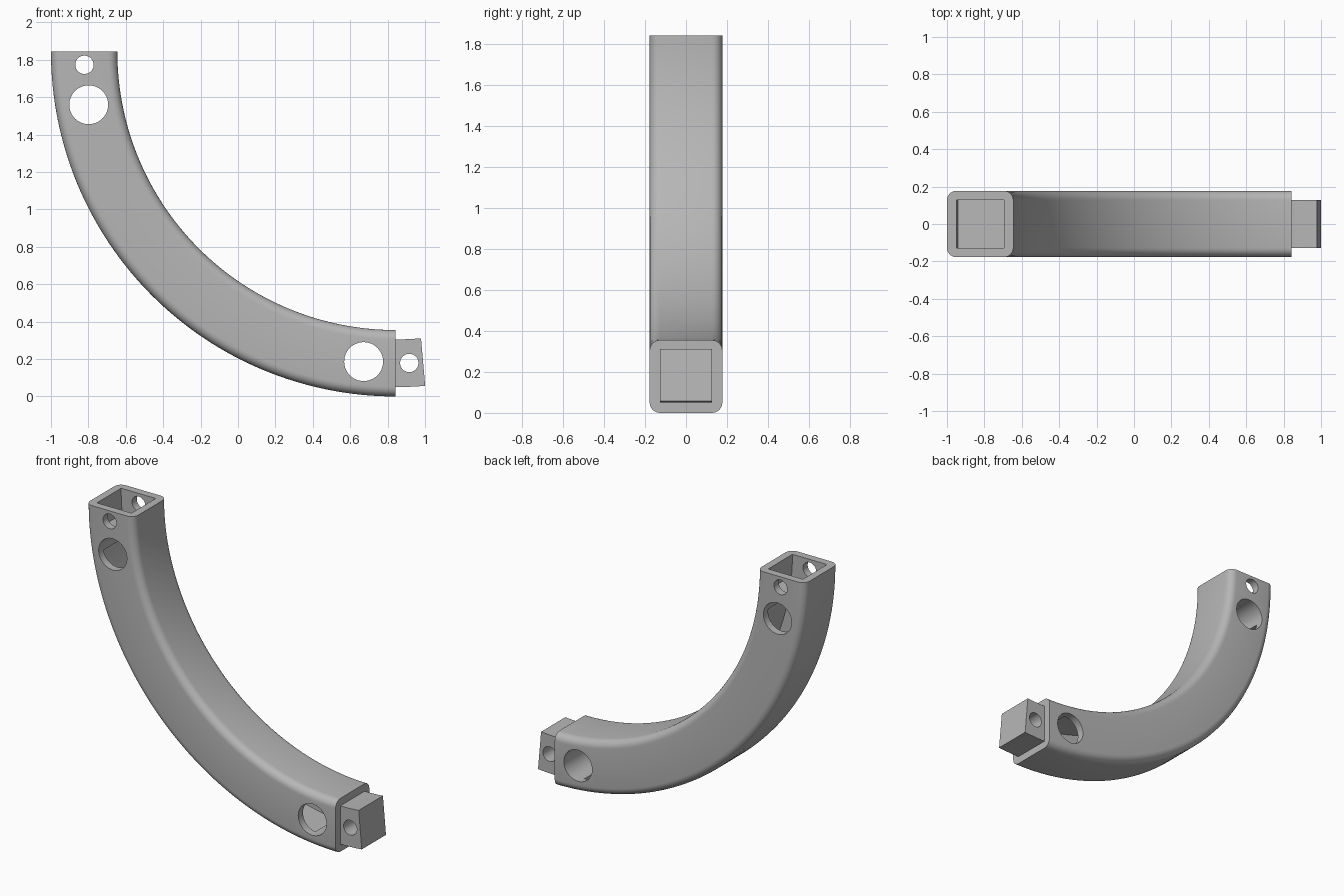
import bpy, bmesh
from math import sin, cos, pi, radians
from mathutils import Matrix, Vector

cube = bpy.data.objects.get("Cube")
if cube:
    bpy.data.objects.remove(cube, do_unlink=True)

R = 1.843            # outer bend radius
CX = 0.843           # bend centre in x; its height equals R
WIDTH = 0.355        # outside of the square section
CORE = 0.255         # socket, plug and channel section
MID = R - WIDTH / 2  # bend radius of the centre line

grey = bpy.data.materials.new("plain_grey")
grey.use_nodes = True
colour = (0.47, 0.47, 0.47, 1)
grey.diffuse_color = colour
grey.node_tree.nodes["Principled BSDF"].inputs["Base Color"].default_value = colour


def on_arc(angle, radius, y=0):
    """Point on the bend; the angle starts at the low end."""
    a = radians(angle)
    return Vector((CX - radius * sin(a), y, R - radius * cos(a)))


def make_object(name, bm):
    bmesh.ops.recalc_face_normals(bm, faces=bm.faces)
    mesh = bpy.data.meshes.new(name)
    bm.to_mesh(mesh)
    bm.free()
    mesh.materials.append(grey)
    obj = bpy.data.objects.new(name, mesh)
    bpy.context.collection.objects.link(obj)
    return obj


def square_profile(size, corner=0, steps=6):
    """Square section, with rounded corners when corner is given."""
    points = []
    half = size / 2 - corner
    for k, (sx, sy) in enumerate([(1, 1), (-1, 1), (-1, -1), (1, -1)]):
        for i in range(steps + 1 if corner else 1):
            t = k * pi / 2 + i * pi / 2 / steps
            points.append((sx * half + corner * cos(t), sy * half + corner * sin(t)))
    return points


def arc_bar(name, profile, start, end, segments):
    bm = bmesh.new()
    rings = []
    for i in range(segments + 1):
        angle = start + (end - start) * i / segments
        rings.append([bm.verts.new(on_arc(angle, MID + u, v)) for u, v in profile])
    n = len(profile)
    for a, b in zip(rings, rings[1:]):
        for j in range(n):
            k = (j + 1) % n
            bm.faces.new((a[j], a[k], b[k], b[j]))
    bm.faces.new(rings[0])
    bm.faces.new(rings[-1])
    return make_object(name, bm)


def bore(name, angle, radius):
    """Round cutter running front to back through the bar."""
    bm = bmesh.new()
    place = Matrix.Translation(on_arc(angle, MID)) @ Matrix.Rotation(pi / 2, 4, 'X')
    bmesh.ops.create_cone(bm, cap_ends=True, segments=48, radius1=radius,
                          radius2=radius, depth=1, matrix=place)
    return make_object(name, bm)


def combine(target, tool, operation):
    mod = target.modifiers.new(tool.name, 'BOOLEAN')
    mod.operation = operation
    mod.solver = 'EXACT'
    mod.object = tool
    bpy.context.view_layer.objects.active = target
    bpy.ops.object.modifier_apply(modifier=mod.name)
    bpy.data.objects.remove(tool, do_unlink=True)


# Curved tube and the plug at its low end
tube = arc_bar("curved_tube", square_profile(WIDTH, 0.05), 0, 90, 64)
core = square_profile(CORE)
combine(tube, arc_bar("plug", core, -5.05, 1, 6), 'UNION')

# Socket at the top and hidden channel between the large holes
combine(tube, arc_bar("socket", core, 84.6, 92, 8), 'DIFFERENCE')
combine(tube, arc_bar("channel", core, 6, 80.2, 54), 'DIFFERENCE')

# Large side holes and small pin holes
for name, angle, radius in [("low_hole", 5.9, 0.104), ("high_hole", 80.2, 0.104),
                            ("plug_pin_hole", -2.5, 0.049), ("socket_pin_hole", 87.6, 0.049)]:
    combine(tube, bore(name, angle, radius), 'DIFFERENCE')

bpy.ops.object.select_all(action='DESELECT')
tube.select_set(True)
bpy.context.view_layer.objects.active = tube
bpy.ops.object.shade_smooth_by_angle(angle=radians(30))
